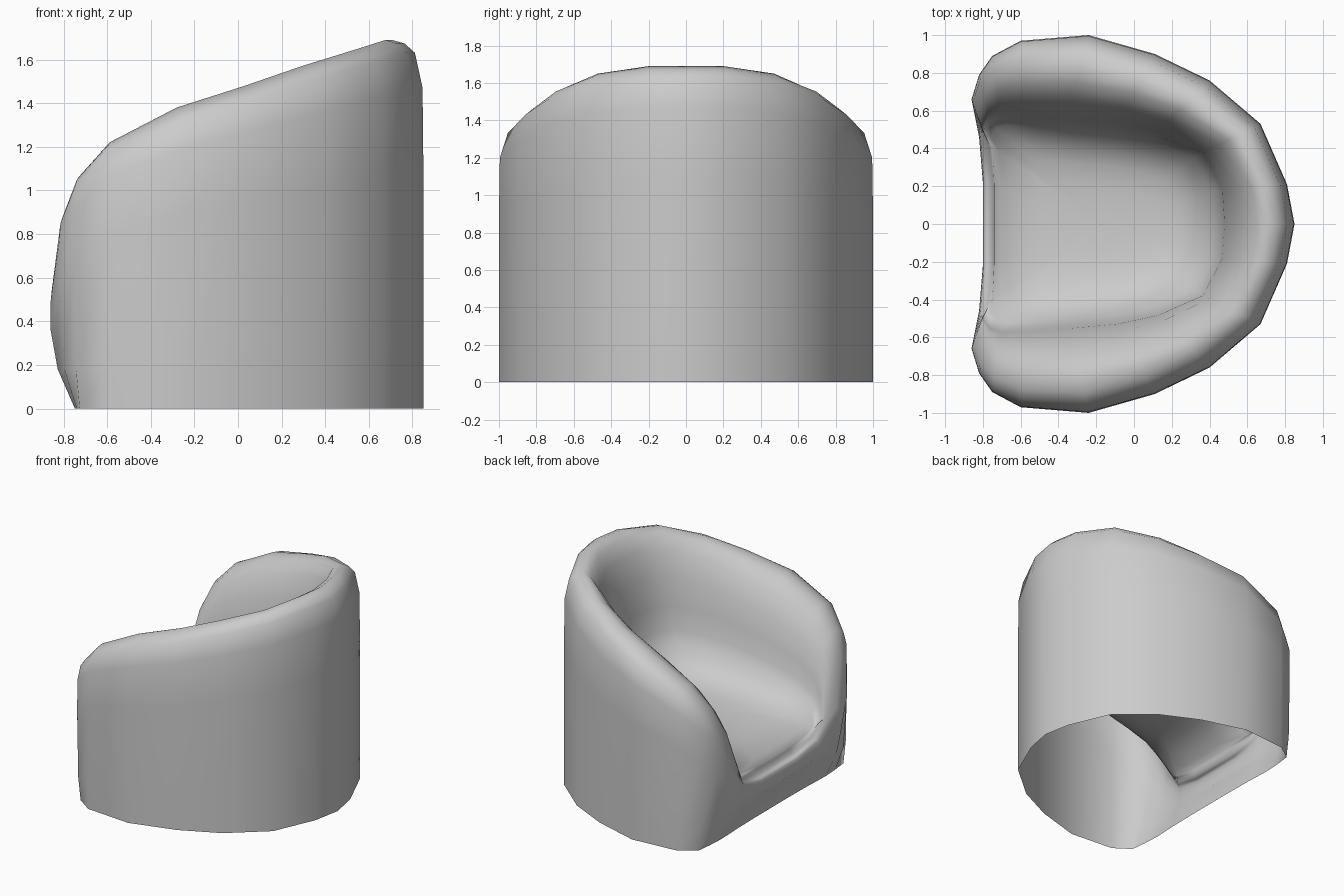
import bpy
import bmesh
from mathutils import Vector

cube = bpy.data.objects.get("Cube")
if cube:
    bpy.data.objects.remove(cube, do_unlink=True)

# Half plan, back centre to front centre: outer x, outer y, rim height, inner x, inner y
HALF = [
    (.85, 0, 1.69, .46, 0),
    (.81, .21, 1.69, .45, .18),
    (.67, .53, 1.65, .35, .37),
    (.40, .76, 1.57, .11, .47),
    (.11, .90, 1.48, -.10, .51),
    (-.24, 1.0, 1.38, -.35, .53),
    (-.60, .97, 1.22, -.57, .55),
    (-.75, .89, 1.06, -.70, .56),
    (-.82, .79, .88, -.76, .54),
    (-.86, .66, .56, -.80, .49),
    (-.82, .46, .37, -.75, .40),
    (-.80, .22, .32, -.74, .20),
    (-.80, 0, .32, -.74, 0),
]
SEAT_CENTRE = Vector((-.15, 0))


def seat_height(p):
    """Seat slopes up to the back, dishes sideways and rolls off at the front."""
    roll = max(0, -.45 - p.x)
    return .62 + .15 * p.x - 1.2 * roll * roll + .2 * p.y * p.y


def section(ox, oy, rim, ix, iy):
    """One strip: up the outside, over the rim, down the inside, across the seat."""
    outer, inner = Vector((ox, oy)), Vector((ix, iy))
    low = seat_height(inner)
    wall = low + .25 * (rim - low)
    # The front tucks in towards the floor
    tuck = max(0, -.72 - ox)
    pts = [(ox + .8 * tuck * k, oy * (1 - .3 * tuck * k), z) for k, z in ((1, 0), (.3, .18))]
    for u, z in ((0, rim * .65), (.01, rim * .87), (.1, rim * .965), (.22, rim * .99),
                 (.37, rim), (.53, rim + .05 * (wall - rim)),
                 (.7, rim + .19 * (wall - rim)), (.85, rim + .45 * (wall - rim)),
                 (.95, rim + .75 * (wall - rim)), (1, wall)):
        p = outer.lerp(inner, u)
        pts.append((p.x, p.y, z))
    # The wall flows into the seat as a soft bowl
    for t in (.06, .14, .25, .4, .6, .8):
        p = inner.lerp(SEAT_CENTRE, t)
        pts.append((p.x, p.y, seat_height(p) + (wall - low) * (1 - t) ** 6))
    return pts


# Mirror the half plan into a closed loop of sections
mirrored = [(ox, -oy, rim, ix, -iy) for ox, oy, rim, ix, iy in HALF[-2:0:-1]]
sections = [section(*s) for s in HALF + mirrored]

# Skin the sections into one shell, open underneath
bm = bmesh.new()
strips = [[bm.verts.new(p) for p in s] for s in sections]
middle = bm.verts.new((*SEAT_CENTRE, seat_height(SEAT_CENTRE)))
for a, b in zip(strips, strips[1:] + strips[:1]):
    for i in range(len(a) - 1):
        bm.faces.new((a[i], b[i], b[i + 1], a[i + 1]))
    bm.faces.new((a[-1], b[-1], middle))
for face in bm.faces:
    face.smooth = True

mesh = bpy.data.meshes.new("tub_chair_shell")
bm.to_mesh(mesh)
bm.free()
chair = bpy.data.objects.new("tub_chair_shell", mesh)
bpy.context.collection.objects.link(chair)

# Plain upholstery colour
grey = bpy.data.materials.new("light_grey")
grey.use_nodes = True
grey.diffuse_color = (.6, .6, .6, 1)
grey.node_tree.nodes["Principled BSDF"].inputs["Base Color"].default_value = (.6, .6, .6, 1)
mesh.materials.append(grey)
